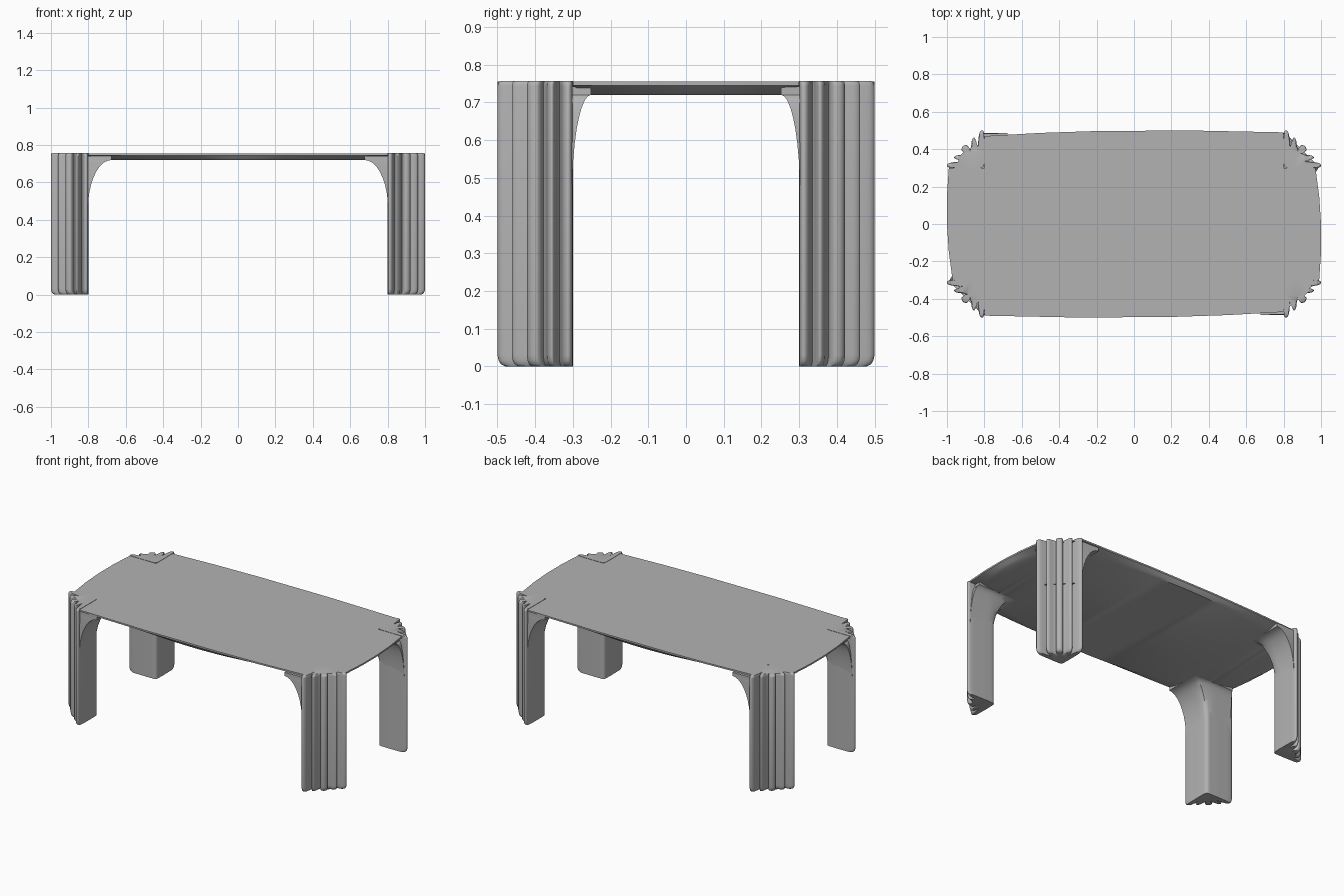
import bpy
import bmesh
import math
from mathutils import Vector

cube = bpy.data.objects.get("Cube")
if cube:
    bpy.data.objects.remove(cube)

HEIGHT = 0.757
grey = bpy.data.materials.new("warm_grey")
grey.use_nodes = True
COLOUR = (0.45, 0.45, 0.45, 1)
grey.diffuse_color = COLOUR
grey.node_tree.nodes["Principled BSDF"].inputs["Base Color"].default_value = COLOUR


def smooth_loop(points, steps):
    """Closed Catmull-Rom curve through the points."""
    out, n = [], len(points)
    for i in range(n):
        a, b, c, d = (Vector(points[(i + k) % n]) for k in (-1, 0, 1, 2))
        for s in range(steps):
            t = s / steps
            out.append(0.5 * (2 * b + (c - a) * t + (2 * a - 5 * b + 4 * c - d) * t ** 2
                              + (3 * b - a - 3 * c + d) * t ** 3))
    return out


def loft(name, rings, angle=35):
    """Skin equal rings of 3D points and cap both ends."""
    bm = bmesh.new()
    loops = [[bm.verts.new(p) for p in ring] for ring in rings]
    n = len(loops[0])
    for low, high in zip(loops, loops[1:]):
        for i in range(n):
            j = (i + 1) % n
            bm.faces.new((low[i], low[j], high[j], high[i]))
    caps = [bm.faces.new(loops[0]), bm.faces.new(loops[-1])]
    bmesh.ops.triangulate(bm, faces=caps)
    bmesh.ops.recalc_face_normals(bm, faces=bm.faces)
    mesh = bpy.data.meshes.new(name)
    bm.to_mesh(mesh)
    bm.free()
    mesh.materials.append(grey)
    obj = bpy.data.objects.new(name, mesh)
    bpy.context.collection.objects.link(obj)
    bpy.ops.object.select_all(action="DESELECT")
    obj.select_set(True)
    bpy.context.view_layer.objects.active = obj
    bpy.ops.object.shade_smooth_by_angle(angle=math.radians(angle))


# Table top: bowed edges with a square notch at each corner
half = [(0.8, -0.3), (0.99, -0.3), (1, -0.15), (1, 0), (0.99, 0.15), (0.97, 0.3),
        (0.8, 0.3), (0.8, 0.49), (0.3, 0.5), (-0.2, 0.497), (-0.5, 0.487), (-0.8, 0.47)]
corners = half + [(-x, -y) for x, y in half]
outline = []
for i, p in enumerate(corners):
    a, b = Vector(p), Vector(corners[(i + 1) % len(corners)])
    outline += [a.lerp(b, k / 6) for k in range(6)]


def oval(p):
    """Point of the underside oval in the direction of p."""
    power = 2.2
    r = (abs(p.x / 0.96) ** power + abs(p.y / 0.475) ** power) ** (1 / power)
    return p / max(r, 1.01)


loft("table_top", [
    [(*oval(p), 0.72) for p in outline],
    [(*p.lerp(oval(p), 0.5), 0.731) for p in outline],
    [(*p, 0.745) for p in outline],
    [(*p, HEIGHT - 0.002) for p in outline]])

# Leg section: two long fins, two short fins and a bead, mirrored on the diagonal
fins = [(0, 0.05), (0, 0.12), (0.002, 0.185), (0.012, 0.2), (0.025, 0.19), (0.031, 0.16),
        (0.036, 0.118), (0.045, 0.145), (0.055, 0.162), (0.066, 0.15), (0.07, 0.12),
        (0.078, 0.093), (0.083, 0.11), (0.096, 0.122)]
section = smooth_loop([(0.006, 0.006)] + fins + [(0.115, 0.115)]
                      + [(v, u) for u, v in reversed(fins)], 4)

# Flare section: inner faces of the leg, pushed out into the underside
FLARE_X, FLARE_Y = 0.126, 0.05
along = [k / 8 for k in range(9)]
arms = ([(0.0, 0.185 * (1 - t), 1, 0) for t in along[:-2]]
        + [(0.002, 0.02, 1, 0.5), (0.008, 0.008, 1, 1), (0.02, 0.002, 0.5, 1)]
        + [(0.185 * t, 0.0, 0, 1) for t in along[2:]])
back = [(0.18, 0.012, 0, 0), (0.025, 0.025, 0, 0), (0.012, 0.18, 0, 0)]


def flare_ring(z, f):
    ring = []
    for u, v, kx, ky in arms + back:
        tuck = 0.03 * f if u > 0.15 else 0
        ring.append((0.802 + u - kx * FLARE_X * f - tuck,
                     0.302 + v - ky * FLARE_Y * f, z))
    return ring


leg_levels = [(0, 0.9), (0.006, 0.955), (0.016, 0.985), (0.03, 1),
              (HEIGHT - 0.014, 1), (HEIGHT - 0.004, 0.985), (HEIGHT, 0.95)]
for sx, side in ((1, "left"), (-1, "right")):
    for sy, end in ((-1, "front"), (1, "back")):
        def place(ring):
            return [(sx * x, sy * y, z) for x, y, z in ring]

        loft(f"{end}_{side}_leg", [
            place([(0.8 + p.x * s, 0.3 + p.y * s, z) for p in section])
            for z, s in leg_levels], 50)
        # Quarter-ellipse sweep from the leg to the underside
        sweep = [math.radians(a) for a in range(0, 91, 10)]
        rings = [flare_ring(0.46 + 0.26 * math.sin(a), 1 - math.cos(a)) for a in sweep]
        loft(f"{end}_{side}_leg_flare",
             [place(r) for r in rings + [flare_ring(0.742, 1)]], 50)
